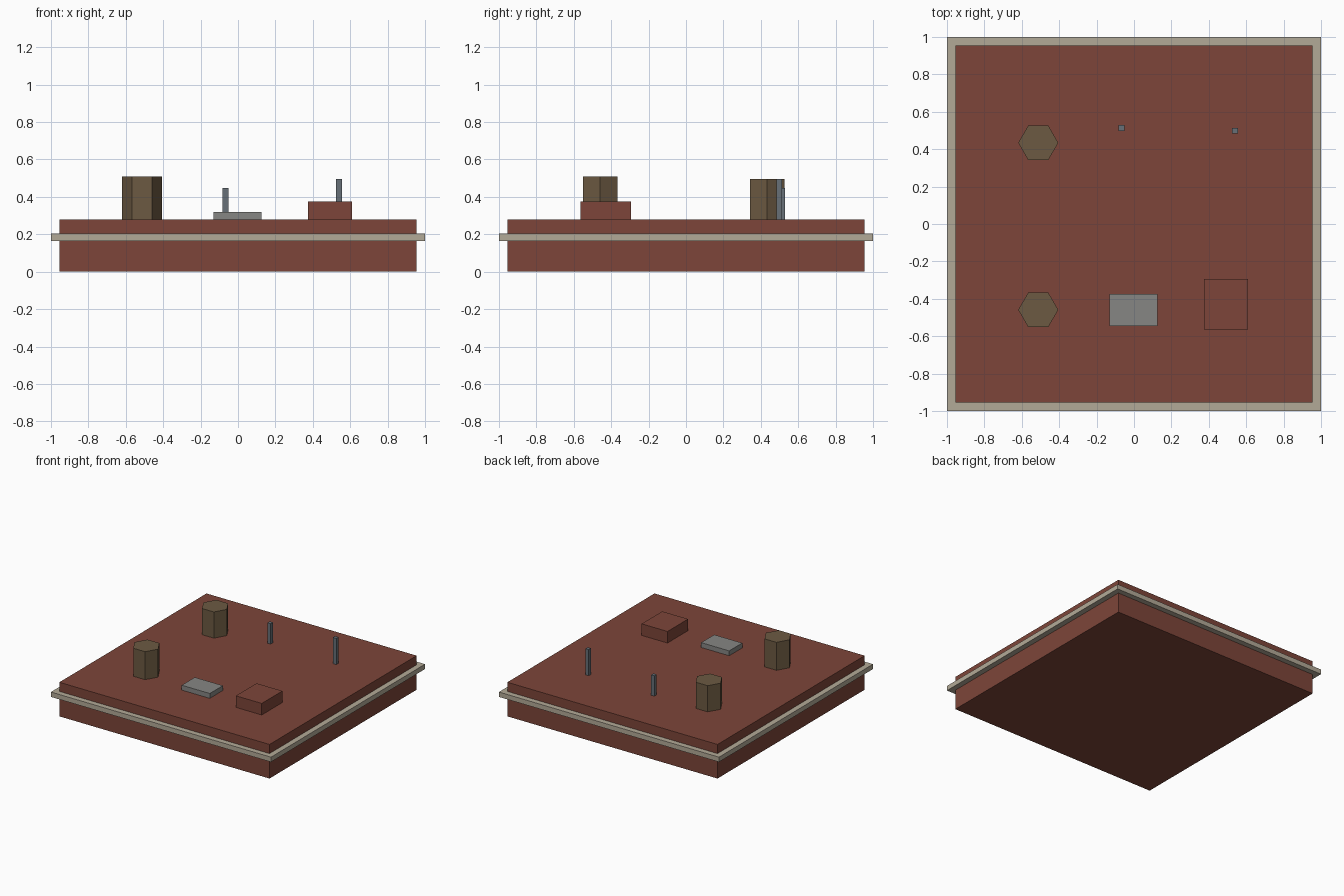
import bpy
import math

cube = bpy.data.objects.get("Cube")
if cube:
    bpy.data.objects.remove(cube, do_unlink=True)


def material(name, r, g, b):
    mat = bpy.data.materials.new(name)
    mat.use_nodes = True
    mat.diffuse_color = (r, g, b, 1)
    bsdf = next(n for n in mat.node_tree.nodes if n.type == "BSDF_PRINCIPLED")
    bsdf.inputs["Base Color"].default_value = (r, g, b, 1)
    bsdf.inputs["Roughness"].default_value = 0.8
    return mat


brick = material("brick red", 0.205, 0.06, 0.041)
stone = material("pale stone", 0.45, 0.40, 0.31)
timber = material("brown timber", 0.15, 0.102, 0.055)
metal = material("grey metal", 0.24, 0.24, 0.23)
steel = material("blue steel", 0.135, 0.16, 0.185)


def finish(name, mat):
    obj = bpy.context.object
    obj.name = name
    obj.data.name = name
    obj.data.materials.append(mat)
    bpy.ops.object.transform_apply(location=False, rotation=True, scale=True)
    return obj


def box(name, mat, x, y, z):
    """Box spanning the (low, high) pairs on each axis."""
    spans = (x, y, z)
    bpy.ops.mesh.primitive_cube_add(size=1, location=[(a + b) / 2 for a, b in spans])
    bpy.context.object.scale = [b - a for a, b in spans]
    return finish(name, mat)


def hex_tank(name, x, y, top):
    bpy.ops.mesh.primitive_cylinder_add(
        vertices=6, radius=0.107, depth=top - ROOF,
        location=(x, y, (top + ROOF) / 2), rotation=(0, 0, math.pi / 6))
    return finish(name, timber)


def mast(name, x, y, top):
    h = 0.015
    return box(name, steel, (x - h, x + h), (y - h, y + h), (ROOF, top))


ROOF = 0.28
WALL = 0.955
BAND = (0.165, 0.205)

# Main block
box("building_block", brick, (-WALL, WALL), (-WALL, WALL), (0, ROOF))

# Projecting band around the walls, as four rails
for side, label in ((-1, "front"), (1, "back")):
    box(f"band_{label}", stone, (-1, 1), sorted((side * WALL, side)), BAND)
for side, label in ((-1, "right"), (1, "left")):
    box(f"band_{label}", stone, sorted((side * WALL, side)), (-WALL, WALL), BAND)

# Rooftop tanks
hex_tank("front_tank", -0.512, -0.459, 0.51)
hex_tank("back_tank", -0.512, 0.434, 0.495)

# Rooftop hatch and stair housing
box("roof_hatch", metal, (-0.13, 0.125), (-0.545, -0.375), (ROOF, 0.32))
box("stair_housing", brick, (0.375, 0.61), (-0.563, -0.295), (ROOF, 0.375))

# Masts
mast("short_mast", -0.067, 0.513, 0.447)
mast("tall_mast", 0.54, 0.498, 0.495)
